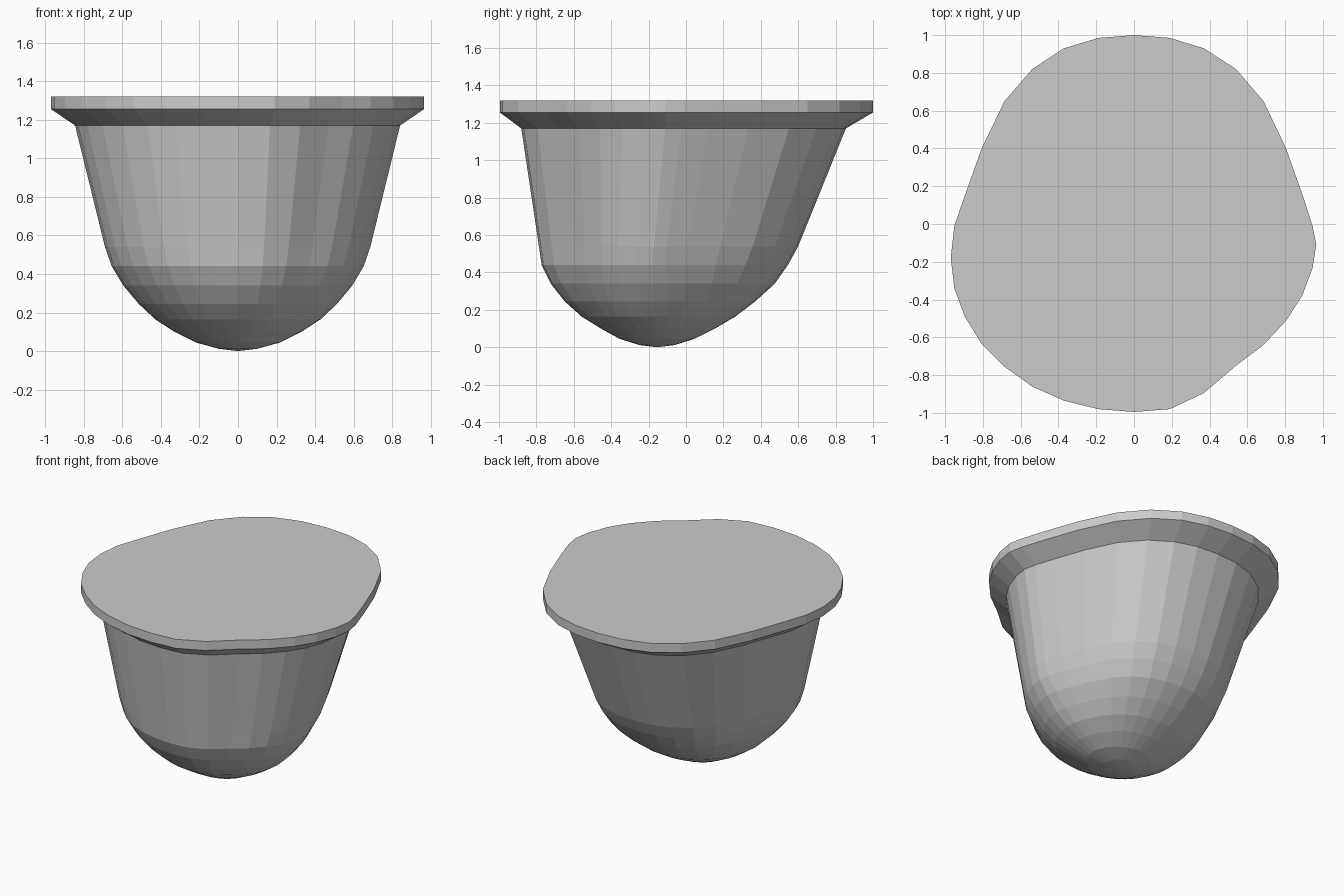
import bpy, bmesh
from math import sin, cos, pi

if "Cube" in bpy.data.objects:
    bpy.data.objects.remove(bpy.data.objects["Cube"])

# Plan outline of the rim, right side from back to front, then left side likewise
RIGHT = [(0, 1), (.19, .985), (.37, .93), (.54, .82), (.686, .65), (.805, .4),
         (.894, .15), (.945, -.01), (.965, -.11), (.945, -.235), (.89, -.38),
         (.807, -.51), (.686, -.64), (.54, -.75), (.37, -.895), (.19, -.98), (0, -.995)]
LEFT_Y = [1, .985, .93, .82, .65, .4, .15, -.01, -.18, -.34, -.49,
          -.635, -.755, -.86, -.935, -.98, -.995]
OUTLINE = RIGHT + [(-.97 * sin(k * pi / 16), LEFT_Y[k]) for k in range(15, 0, -1)]

# Rings: height, half width, front y, back y, blend towards an ellipse
RINGS = [(1.32, .97, -1, 1, 0), (1.255, .97, -1, 1, 0),
         (1.17, .845, -.885, .855, 0), (.54, .69, -.79, .60, 0),
         (.44, .655, -.775, .545, .1), (.34, .595, -.725, .475, .25),
         (.245, .515, -.65, .37, .45), (.165, .43, -.56, .265, .65),
         (.10, .33, -.455, .155, .8), (.045, .22, -.355, .045, 1),
         (.012, .10, -.25, -.06, 1)]


def ring(bm, z, half, front, back, blend):
    verts = []
    for k, (x, y) in enumerate(OUTLINE):
        a = k * pi / 16
        u = x / .97 * (1 - blend) + sin(a) * blend
        v = y * (1 - blend) + cos(a) * blend
        verts.append(bm.verts.new((u * half, (front + back) / 2 + v * (back - front) / 2, z)))
    return verts


# Dented cup with flared rim, closed top and rounded base
bm = bmesh.new()
loops = [ring(bm, *r) for r in RINGS]
n = len(OUTLINE)
bm.faces.new(loops[0])
for upper, lower in zip(loops, loops[1:]):
    for i in range(n):
        j = (i + 1) % n
        bm.faces.new((upper[i], upper[j], lower[j], lower[i]))
tip = bm.verts.new((0, -.155, 0))
for i in range(n):
    bm.faces.new((loops[-1][i], loops[-1][(i + 1) % n], tip))
bmesh.ops.recalc_face_normals(bm, faces=bm.faces)

mesh = bpy.data.meshes.new("rimmed_cup")
bm.to_mesh(mesh)
bm.free()
bpy.context.collection.objects.link(bpy.data.objects.new("rimmed_cup", mesh))
